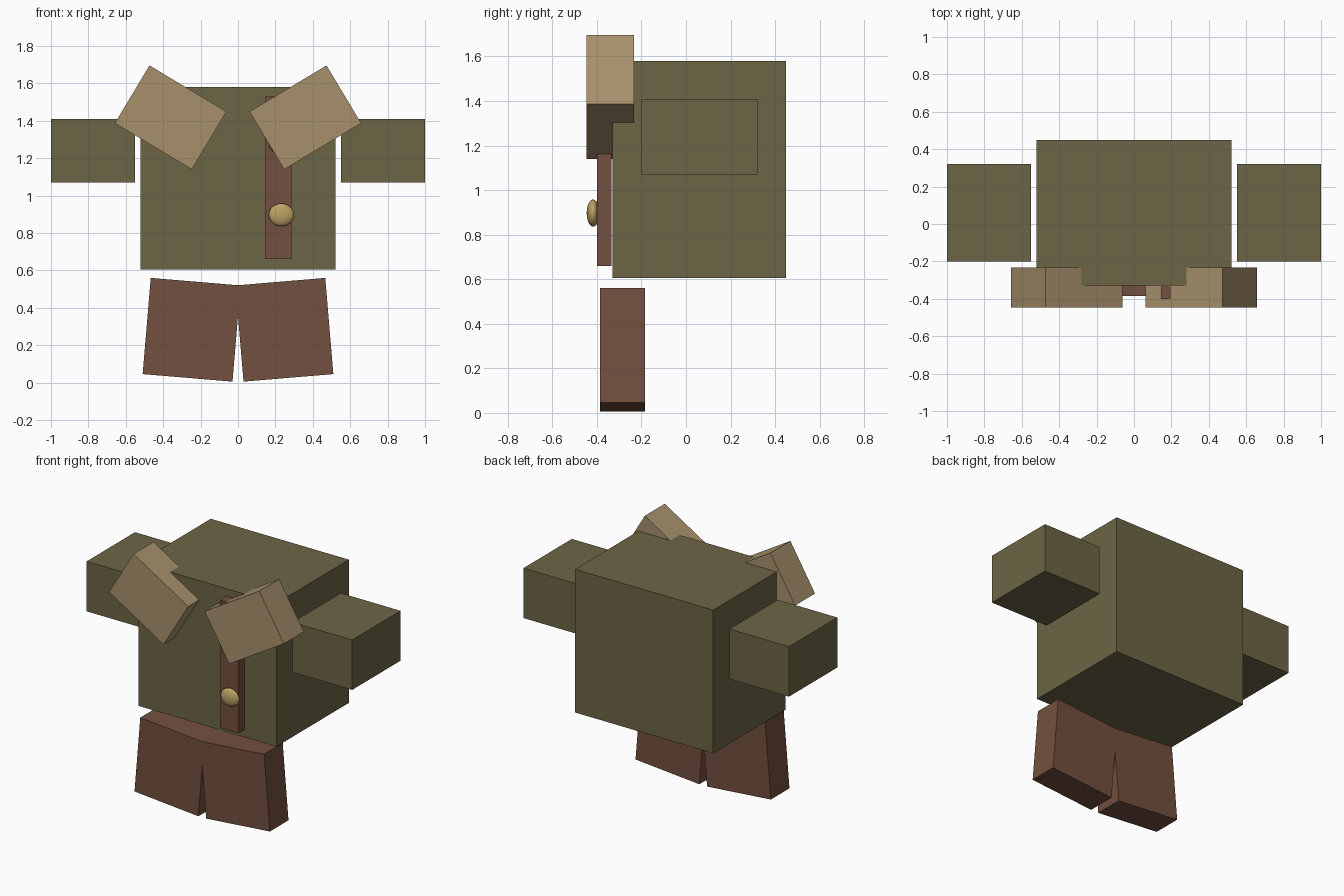
import bpy
from math import radians

if "Cube" in bpy.data.objects:
    bpy.data.objects.remove(bpy.data.objects["Cube"])


def material(name, rgb):
    m = bpy.data.materials.new(name)
    m.diffuse_color = (*rgb, 1)
    m.use_nodes = True
    m.node_tree.nodes["Principled BSDF"].inputs["Base Color"].default_value = m.diffuse_color
    return m


OLIVE = material("olive_cloth", (0.15, 0.13, 0.06))
BROWN = material("brown_cloth", (0.17, 0.08, 0.05))
TAN = material("tan_fur", (0.39, 0.28, 0.15))
BRASS = material("brass", (0.50, 0.36, 0.13))


def box(name, centre, size, mat, tilt=0):
    bpy.ops.mesh.primitive_cube_add(size=1, location=centre)
    o = bpy.context.object
    o.name = name
    o.scale = size
    o.rotation_euler.y = radians(tilt)
    o.data.materials.append(mat)
    return o


# Coat body
box("coat_body", (0, 0.06, 1.0925), (1.04, 0.78, 0.975), OLIVE)

# Mirrored sleeves, collar flaps and trouser legs
for side, s in (("right", 1), ("left", -1)):
    box(f"sleeve_{side}", (s * 0.775, 0.06, 1.24), (0.45, 0.52, 0.34), OLIVE)
    box(f"collar_{side}", (s * 0.36, -0.34, 1.418), (0.48, 0.215, 0.36), TAN, -31 * s)
    box(f"trouser_leg_{side}", (s * 0.248, -0.285, 0.2825), (0.482, 0.2, 0.516), BROWN, -4.8 * s)

# Button strip on the coat front
box("button_strip", (0.215, -0.3675, 1.095), (0.14, 0.065, 0.87), BROWN)

# Flattened round buttons
for i, z in enumerate((0.897, 1.28)):
    bpy.ops.mesh.primitive_uv_sphere_add(segments=24, ring_count=12, radius=1,
                                         location=(0.232, -0.417, z))
    b = bpy.context.object
    b.name = f"button_{i + 1}"
    b.scale = (0.068, 0.029, 0.061)
    b.data.materials.append(BRASS)
    bpy.ops.object.shade_smooth()
